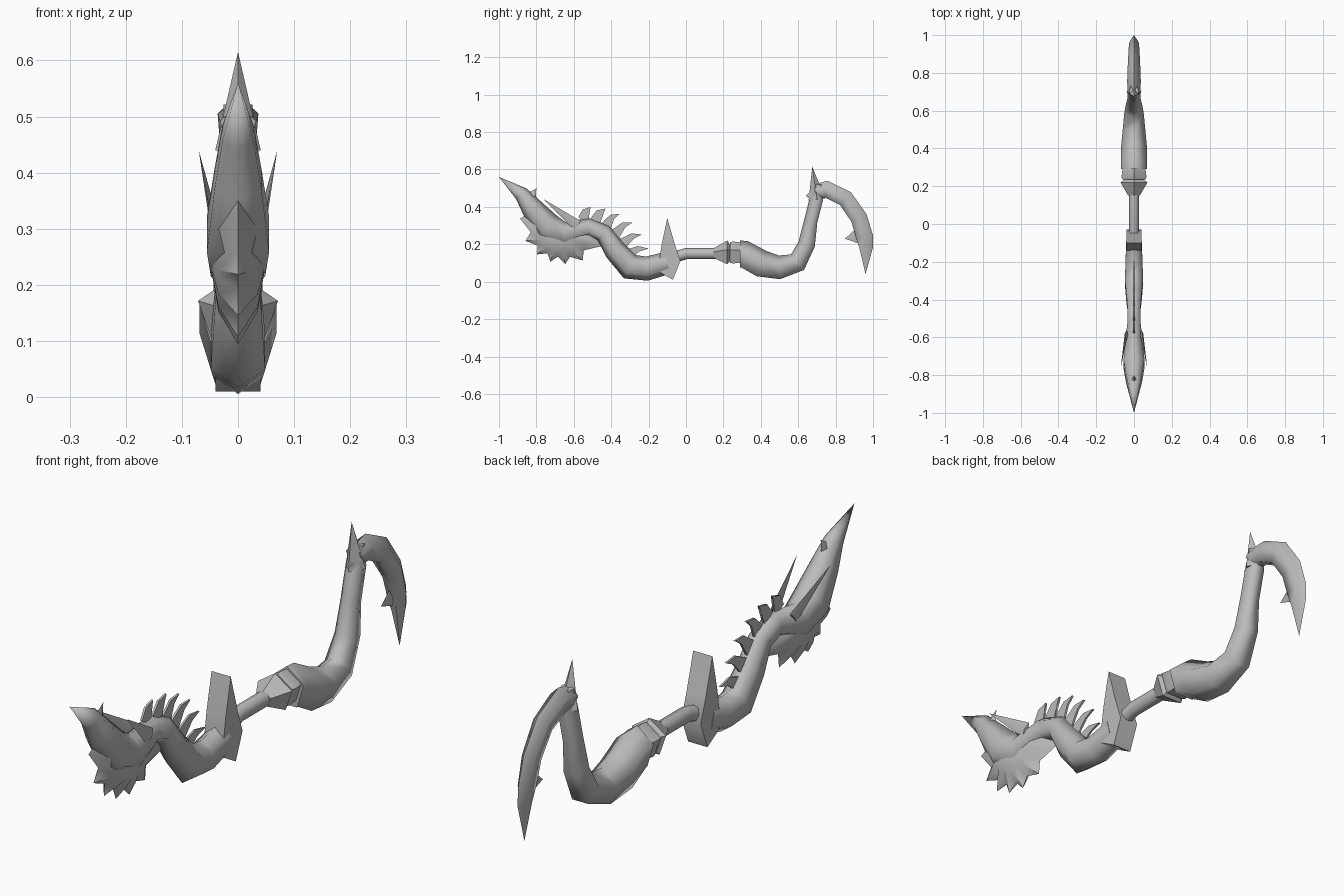
import bpy, bmesh
from math import cos, sin, pi, tau
from mathutils import Vector

if "Cube" in bpy.data.objects:
    bpy.data.objects.remove(bpy.data.objects["Cube"], do_unlink=True)

shade = (.5, .5, .5, 1)
grey = bpy.data.materials.new("plain grey")
grey.use_nodes = True
grey.diffuse_color = shade
grey.node_tree.nodes["Principled BSDF"].inputs["Base Color"].default_value = shade


def finish(name, bm, angle):
    """Turn the bmesh into a shaded grey object."""
    bmesh.ops.remove_doubles(bm, verts=bm.verts, dist=.0005)
    bmesh.ops.recalc_face_normals(bm, faces=bm.faces)
    mesh = bpy.data.meshes.new(name)
    bm.to_mesh(mesh)
    bm.free()
    mesh.materials.append(grey)
    part = bpy.data.objects.new(name, mesh)
    bpy.context.collection.objects.link(part)
    bpy.ops.object.select_all(action="DESELECT")
    bpy.context.view_layer.objects.active = part
    part.select_set(True)
    bpy.ops.object.shade_smooth_by_angle(angle=angle)


def bridge(bm, first, second):
    """Join two closed loops of vertices with quads."""
    for k in range(len(first)):
        bm.faces.new((first[k - 1], first[k], second[k], second[k - 1]))


def loft(name, rings, sides, width, angle=1.4, start=0, lean=0, taper=0):
    """Sweep a regular polygon through rings of (y, z, radius).
    The width scales it sideways and loses the taper along the way;
    start and lean shift the rings in x."""
    bm = bmesh.new()
    path = [Vector((start + lean * i, y, z)) for i, (y, z, radius) in enumerate(rings)]
    loops = []
    for i, (y, z, radius) in enumerate(rings):
        before = path[i] - path[max(i - 1, 0)]
        after = path[min(i + 1, len(path) - 1)] - path[i]
        along = before.normalized() + after.normalized()
        up = Vector((0, -along.z, along.y)).normalized() * radius
        across = Vector((radius * (width - taper * i / len(rings)), 0, 0))
        turns = [tau * k / sides for k in range(sides)]
        loops.append([bm.verts.new(path[i] + up * cos(t) + across * sin(t)) for t in turns])
    for first, second in zip(loops, loops[1:]):
        bridge(bm, first, second)
    bm.faces.new(loops[0])
    bm.faces.new(loops[-1])
    finish(name, bm, angle)


def spike(name, base, tip, radius, width, **shift):
    """Four-sided point running from base to tip."""
    loft(name, [(*base, radius), (*tip, 0)], 4, width, **shift)


def plate(name, outline, half):
    """Side-view outline with an even thickness across x."""
    bm = bmesh.new()
    left, right = [[bm.verts.new((x, *point)) for point in outline] for x in (half, -half)]
    bridge(bm, left, right)
    caps = [bm.faces.new(left), bm.faces.new(right)]
    bmesh.ops.triangulate(bm, faces=caps)
    finish(name, bm, 1)


# Rear limb, curving upward, and the hooked blade at its end
loft("rear_limb", [
    (.29, .14, .08), (.31, .14, .08), (.4, .09, .08), (.5, .07, .07), (.6, .1, .06),
    (.65, .2, .05), (.67, .32, .04), (.7, .44, .04), (.71, .52, .03)], sides=5, width=.9)
loft("hook_blade", [
    (.69, .48, .04), (.75, .49, .05), (.85, .44, .05), (.92, .34, .05), (.95, .24, .05),
    (.96, .18, .04), (.96, .04, 0)], sides=5, width=.85, taper=.6)
spike("rear_top_spike", (.7, .44), (.675, .615), .045, .9)
spike("rear_back_barb", (.7, .46), (.64, .46), .05, .5)
spike("hook_barb", (.95, .25), (.85, .23), .06, .3)

# Handle and its two collars
loft("handle", [(-.1, .12, .03), (0, .15, .03), (.2, .15, .03)], sides=8, width=.9)
collars = {"flared_collar": [(.15, .03), (.22, .07), (.235, .05)],
           "ring_collar": [(.235, .06), (.25, .065), (.29, .06)]}
for name, steps in collars.items():
    loft(name, [(y, .15, radius) for y, radius in steps], sides=5, width=1.07, angle=.5)

# Upright pointed guard
plate("guard", [(-.1, .34), (-.13, .2), (-.145, .1), (-.14, .05), (-.07, .01),
                (-.03, .11), (-.06, .2)], .04)

# Front limb running through the neck into the pointed head
loft("front_limb_and_head", [
    (-.1, .1, .06), (-.21, .07, .065), (-.3, .08, .07), (-.38, .17, .06), (-.44, .26, .05),
    (-.52, .29, .05), (-.65, .25, .07), (-.74, .29, .08), (-.82, .39, .06),
    (-.88, .47, .04), (-1, .56, 0)], sides=6, width=.8)

# Mane: a fan of seven points around the jaw, thickest at the cheeks
centre = Vector((0, -.68, .24))
rim = []
for k in range(-1, 14):
    turn = .86 * pi + k * .28
    reach = (.14 + .0025 * (k - 6) ** 2) * (.75 if k % 2 else 1)
    rim.append(centre + reach * Vector((0, cos(turn), sin(turn))))
bm = bmesh.new()
edge = [bm.verts.new(point) for point in rim]
for side in (-1, 1):
    cheek = [bm.verts.new(centre.lerp(p, .6) + Vector((side * .035, 0, 0))) for p in rim]
    bridge(bm, edge, cheek)
    hub = bm.verts.new(centre + Vector((side * .05, 0, 0)))
    for k in range(len(cheek)):
        bm.faces.new((cheek[k - 1], cheek[k], hub))
finish("mane", bm, 1)

# Swept-back horns on both sides, and a small nose horn
for side, label in ((1, "left"), (-1, "right")):
    spike(label + "_horn", (-.58, .3), (-.76, .44), .03, .3, start=side * .04, lean=side * .03)
spike("nose_horn", (-.83, .45), (-.8, .5), .03, .5)

# Curved spines following the arc of the neck, longer and flatter toward the grip
for k in range(6):
    turn, heading = .28 * k, pi / 3 - .15 * k
    base = Vector((-.55 + .23 * sin(turn), .1 + .23 * cos(turn)))
    along = Vector((cos(heading), sin(heading))) * (.08 + .01 * k)
    out = along.orthogonal().normalized()
    middle = base + along * .6
    plate(f"spine_{k + 1}", [base + out * .03, middle + out * .03, base + along,
                             middle, base - out * .03], .004)
